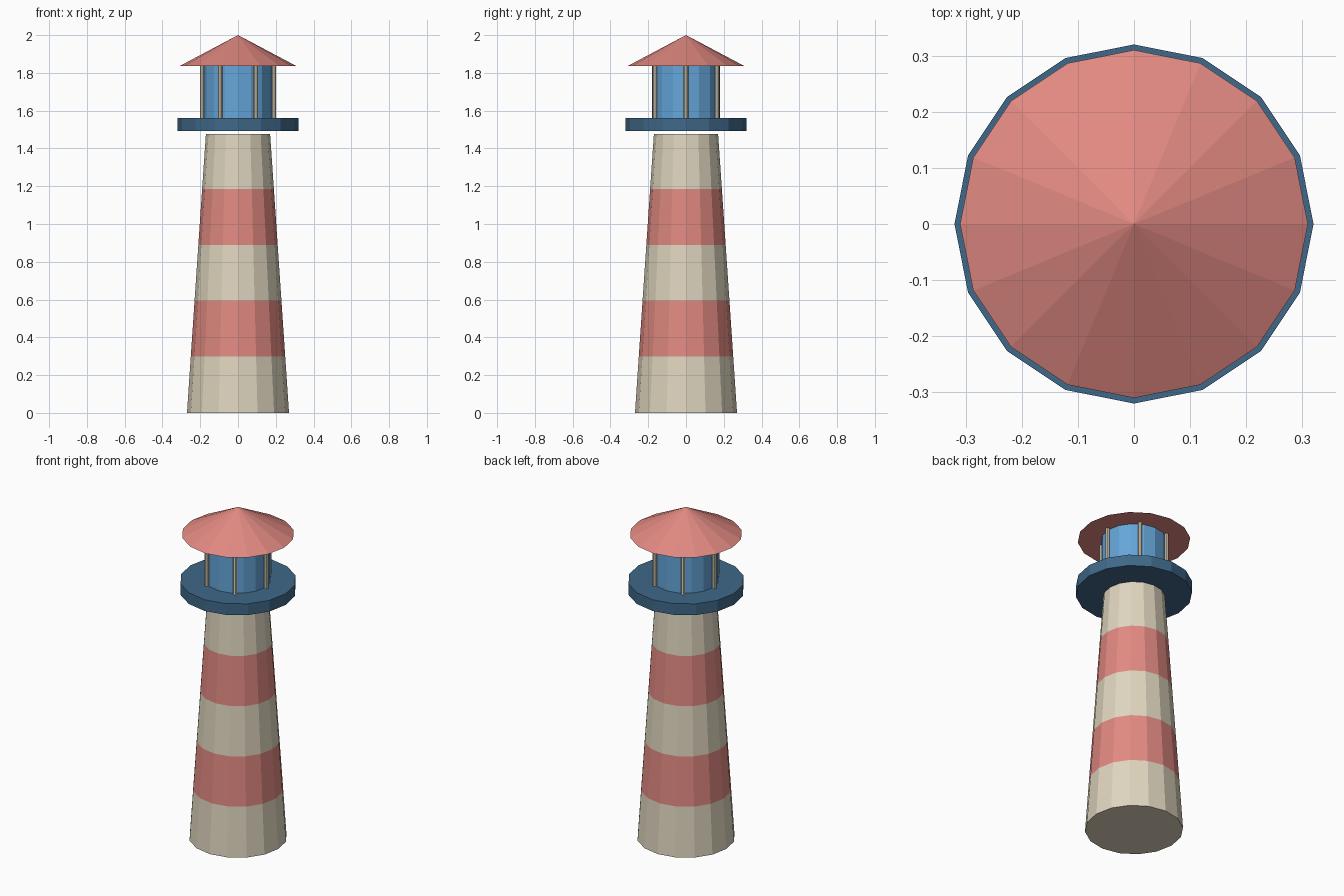
import bpy, bmesh, math

if "Cube" in bpy.data.objects:
    bpy.data.objects.remove(bpy.data.objects["Cube"])

SIDES = 16

def material(name, rgb):
    m = bpy.data.materials.new(name)
    m.diffuse_color = (*rgb, 1.0)
    m.use_nodes = True
    m.node_tree.nodes["Principled BSDF"].inputs["Base Color"].default_value = m.diffuse_color
    return m

CREAM = material("cream", (0.74, 0.67, 0.52))
RED = material("coral red", (0.75, 0.25, 0.22))
NAVY = material("navy", (0.05, 0.14, 0.25))
GLASS = material("glass blue", (0.13, 0.38, 0.70))

def lathe(name, profile, mats, sides=SIDES, at=(0, 0)):
    """Closed flat-faced solid from (radius, z) rings; radius 0 makes a tip."""
    bm = bmesh.new()
    rings = []
    for r, z in profile:
        if r == 0:
            rings.append([bm.verts.new((at[0], at[1], z))] * sides)
        else:
            rings.append([bm.verts.new((at[0] + r * math.cos(math.tau * i / sides),
                                        at[1] + r * math.sin(math.tau * i / sides), z))
                          for i in range(sides)])
    for k, (lo, hi) in enumerate(zip(rings, rings[1:])):
        for i in range(sides):
            j = (i + 1) % sides
            loop = list(dict.fromkeys((lo[i], lo[j], hi[j], hi[i])))
            bm.faces.new(loop).material_index = k % len(mats)
    bm.faces.new(rings[0][::-1])
    if profile[-1][0] > 0:
        bm.faces.new(rings[-1])
    bmesh.ops.recalc_face_normals(bm, faces=bm.faces)
    me = bpy.data.meshes.new(name)
    bm.to_mesh(me)
    bm.free()
    for m in mats:
        me.materials.append(m)
    ob = bpy.data.objects.new(name, me)
    bpy.context.collection.objects.link(ob)
    return ob

# Tapered tower with five alternating stripes
TOP = 1.476
lathe("tower", [(0.27 - 0.10 * k / 5, 0.004 * (0 < k < 5) + TOP * k / 5) for k in range(6)],
      [CREAM, RED])

# Gallery deck, just above the tower
lathe("gallery", [(0.32, 1.492), (0.32, 1.56)], [NAVY])

# Lantern room glass
lathe("lantern", [(0.18, 1.56), (0.18, 1.836)], [GLASS])

# Six posts around the glass
for i in range(6):
    a = math.tau * i / 6
    lathe(f"lantern_post_{i + 1}", [(0.012, 1.56), (0.012, 1.836)], [CREAM],
          sides=8, at=(0.19 * math.cos(a), 0.19 * math.sin(a)))

# Conical roof
lathe("roof", [(0.31, 1.836), (0, 2.0)], [RED])
